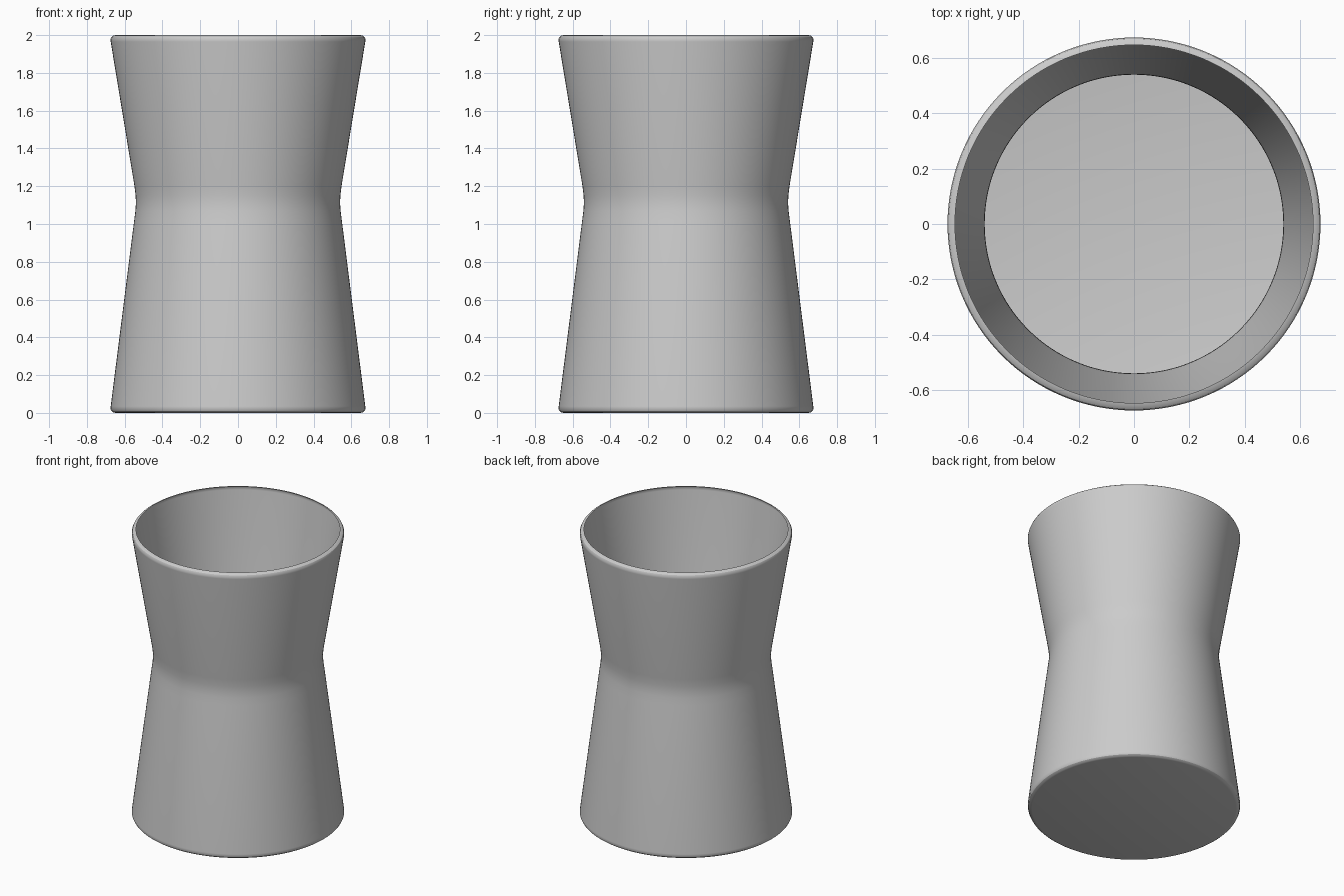
import bpy, bmesh, math

if "Cube" in bpy.data.objects:
    bpy.data.objects.remove(bpy.data.objects["Cube"])

SIDES = 128
# Half profile (radius, height): flat base, rounded foot, soft waist, lip curling inward, open top
profile = [
    (0.648, 0.0), (0.660, 0.003), (0.670, 0.010), (0.675, 0.021), (0.674, 0.035),
    (0.5495, 1.02), (0.543, 1.07), (0.5405, 1.11), (0.542, 1.15), (0.548, 1.20),
    (0.674, 1.965), (0.675, 1.979), (0.670, 1.990), (0.660, 1.997), (0.648, 2.0),
]

# Thin-walled vessel made from stacked rings
bm = bmesh.new()
rings = []
for r, z in profile:
    rings.append([bm.verts.new((r * math.cos(2 * math.pi * i / SIDES),
                                r * math.sin(2 * math.pi * i / SIDES), z))
                  for i in range(SIDES)])
for low, high in zip(rings, rings[1:]):
    for i in range(SIDES):
        j = (i + 1) % SIDES
        bm.faces.new((low[i], low[j], high[j], high[i]))

# Closed base
bm.faces.new(rings[0][::-1])

mesh = bpy.data.meshes.new("vessel")
bm.to_mesh(mesh)
bm.free()
vessel = bpy.data.objects.new("vessel", mesh)
bpy.context.collection.objects.link(vessel)
bpy.context.view_layer.objects.active = vessel
vessel.select_set(True)
bpy.ops.object.shade_smooth_by_angle(angle=math.radians(30))
